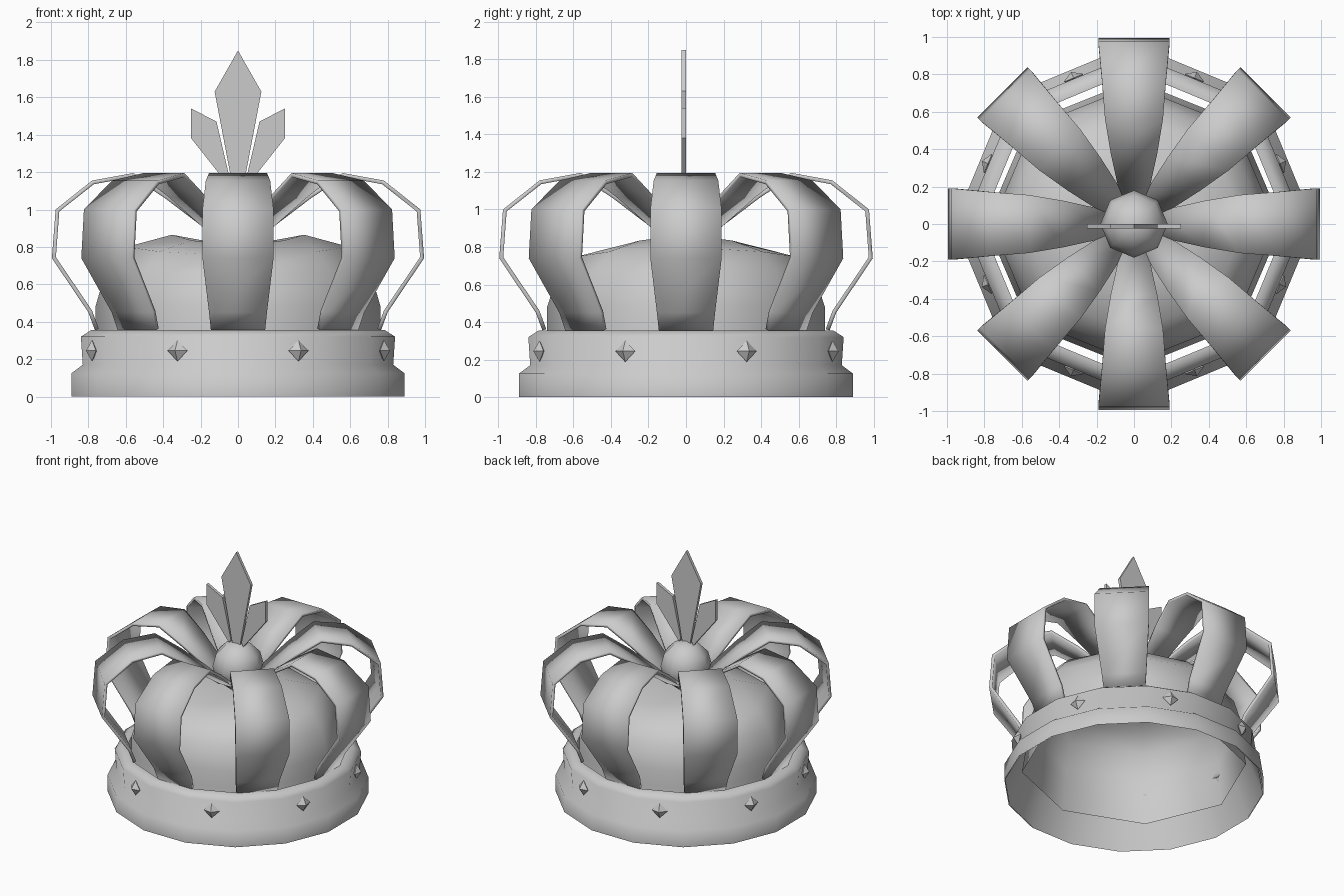
import bpy
from math import sin, cos, pi, radians

if "Cube" in bpy.data.objects:
    bpy.data.objects.remove(bpy.data.objects["Cube"])


def make(name, verts, faces, smooth=None):
    me = bpy.data.meshes.new(name)
    me.from_pydata(verts, [], faces)
    me.update()
    ob = bpy.data.objects.new(name, me)
    bpy.context.collection.objects.link(ob)
    if smooth:
        bpy.ops.object.select_all(action='DESELECT')
        ob.select_set(True)
        bpy.context.view_layer.objects.active = ob
        bpy.ops.object.shade_smooth_by_angle(angle=radians(smooth))
    return ob


def thicken(ob, t, offset):
    m = ob.modifiers.new("thickness", 'SOLIDIFY')
    m.thickness, m.offset = t, offset


def ring_faces(rings, n):
    return [(k * n + i, k * n + (i + 1) % n, (k + 1) * n + (i + 1) % n, (k + 1) * n + i)
            for k in range(rings - 1) for i in range(n)]


# Circular band: 16-sided stepped ring with an inner wall, flats facing the axes
N = 16
profile = [(0.89, 0.0), (0.89, 0.125), (0.83, 0.17), (0.84, 0.32), (0.785, 0.355),
           (0.755, 0.355), (0.81, 0.20), (0.885, 0.0)]
verts = [(r / cos(pi / N) * cos((i + .5) * 2 * pi / N),
          r / cos(pi / N) * sin((i + .5) * 2 * pi / N), z)
         for r, z in profile for i in range(N)]
make("band", verts, ring_faces(len(profile), N), 89)

# Puffed cap: 8-sided dome, dipped in the middle and higher towards the sides
N = 8
profile = [(0.785, 0.15, 0), (0.755, 0.36, 0), (0.755, 0.48, 0), (0.70, 0.66, 0.01),
           (0.59, 0.775, 0.025), (0.35, 0.835, 0.03)]
verts = [(r * cos(i * pi / 4) * 1.01, r * sin(i * pi / 4) * 0.98,
          z + bump * cos(i * pi / 2))
         for r, z, bump in profile for i in range(N)]
faces = ring_faces(len(profile), N)
top = len(verts)
verts.append((0, 0, 0.80))
faces += [(top - N + i, top - N + (i + 1) % N, top) for i in range(N)]
make("cap", verts, faces, 60)

# Eight arched straps: radius, height, half width
arch = [(0.765, 0.355, 0.145), (0.80, 0.45, 0.155), (0.995, 0.74, 0.19),
        (0.975, 1.0, 0.19), (0.78, 1.155, 0.172), (0.56, 1.195, 0.155),
        (0.38, 1.08, 0.125), (0.13, 0.89, 0.07)]
for k in range(8):
    verts = [(r, s * w, z) for r, z, w in arch for s in (-1, 1)]
    faces = [(2 * i, 2 * i + 1, 2 * i + 3, 2 * i + 2) for i in range(len(arch) - 1)]
    strap = make("strap_%d" % (k + 1), verts, faces, 40)
    thicken(strap, 0.022, -1)
    strap.rotation_euler.z = k * pi / 4

# Eight octahedral studs set in the band
for k in range(8):
    d, h = 0.035, 0.057
    verts = [(d, 0, 0), (-d, 0, 0), (0, h, 0), (0, -h, 0), (0, 0, h), (0, 0, -h)]
    faces = [(0, 2, 4), (2, 1, 4), (1, 3, 4), (3, 0, 4),
             (2, 0, 5), (1, 2, 5), (3, 1, 5), (0, 3, 5)]
    stud = make("stud_%d" % (k + 1), verts, faces)
    a = (k + .5) * pi / 4
    stud.location = (0.845 * cos(a), 0.845 * sin(a), 0.245)
    stud.rotation_euler.z = a

# Orb where the straps meet
bpy.ops.mesh.primitive_uv_sphere_add(segments=8, ring_count=6, radius=0.18,
                                     location=(0, 0, 0.98))
orb = bpy.context.object
orb.name = "orb"
bpy.ops.object.shade_smooth_by_angle(angle=radians(60))

# Flat three-leaf finial
side = [(0.25, 1.54), (0.115, 1.47), (0.045, 1.17), (0.06, 1.14), (0.25, 1.38)]
leaves = {
    "centre_leaf": [(0, 1.85), (-0.125, 1.63), (-0.03, 1.13), (0.03, 1.13), (0.125, 1.63)],
    "right_leaf": side,
    "left_leaf": [(-x, z) for x, z in reversed(side)],
}
for name, pts in leaves.items():
    leaf = make(name, [(x, -0.012, z) for x, z in pts], [tuple(range(len(pts)))])
    thicken(leaf, 0.022, 0)
